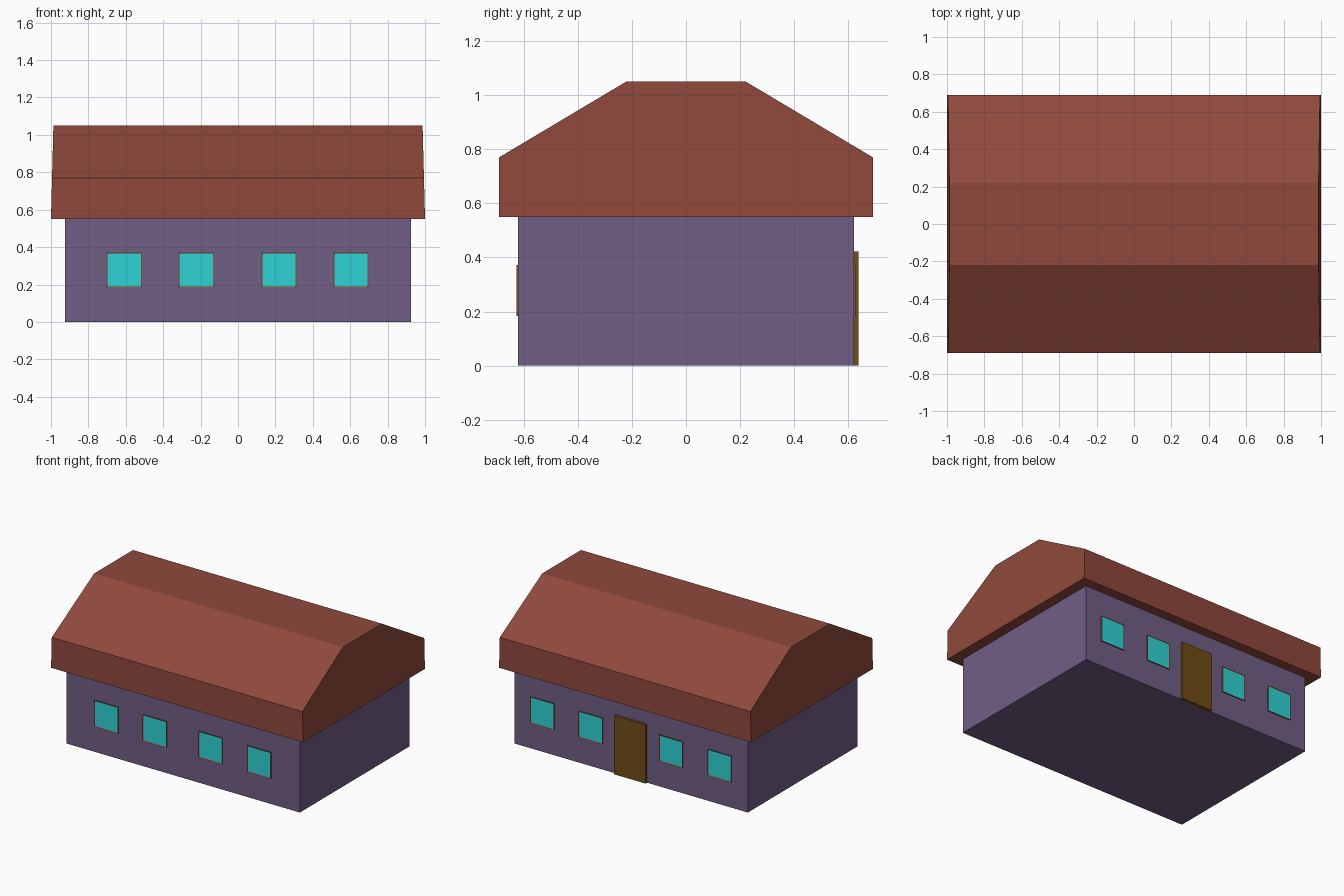
import bpy, bmesh
from mathutils import Matrix

if "Cube" in bpy.data.objects:
    bpy.data.objects.remove(bpy.data.objects["Cube"])


def material(name, rgb):
    # colours given as display values, stored linear
    m = bpy.data.materials.new(name)
    m.diffuse_color = (*[(c / 255) ** 2.2 for c in rgb], 1)
    m.use_nodes = True
    m.node_tree.nodes["Principled BSDF"].inputs["Base Color"].default_value = m.diffuse_color
    return m


WALL = material("wall_purple", (112, 95, 133))
ROOF = material("roof_red", (142, 74, 63))
FRAME = material("frame_brown", (142, 82, 52))
GLASS = material("glass_cyan", (50, 210, 210))
DOOR = material("door_brown", (112, 78, 28))


def finish(name, bm, *mats):
    bmesh.ops.recalc_face_normals(bm, faces=bm.faces)
    mesh = bpy.data.meshes.new(name)
    bm.to_mesh(mesh)
    bm.free()
    for m in mats:
        mesh.materials.append(m)
    ob = bpy.data.objects.new(name, mesh)
    bpy.context.collection.objects.link(ob)
    return ob


def box_mesh(lo, hi):
    bm = bmesh.new()
    size = [b - a for a, b in zip(lo, hi)]
    mid = [(a + b) / 2 for a, b in zip(lo, hi)]
    bmesh.ops.create_cube(bm, size=1, matrix=Matrix.Translation(mid) @ Matrix.Diagonal((*size, 1)))
    return bm


# house body
finish("walls", box_mesh((-0.925, -0.62, 0), (0.925, 0.62, 0.55)), WALL)

# roof: gable profile extruded along x, ends leaning slightly inwards
profile = [(-0.69, 0.55), (0.69, 0.55), (0.69, 0.77), (0.22, 1.05), (-0.22, 1.05), (-0.69, 0.77)]
bm = bmesh.new()
ends = [[bm.verts.new((s * (1.0 - 0.026 * (z - 0.55)), y, z)) for y, z in profile] for s in (-1, 1)]
for end in ends:
    bm.faces.new(end)
for i in range(6):
    j = (i + 1) % 6
    bm.faces.new((ends[0][i], ends[0][j], ends[1][j], ends[1][i]))
finish("roof", bm, ROOF)


# windows: thin frame around an inset pane
def window(name, x, side):
    y0, y1 = sorted((side * 0.61, side * 0.627))
    bm = box_mesh((x - 0.094, y0, 0.184), (x + 0.094, y1, 0.372))
    bmesh.ops.recalc_face_normals(bm, faces=bm.faces)
    bm.normal_update()
    face = next(f for f in bm.faces if f.normal.y * side > 0.9)
    bmesh.ops.inset_region(bm, faces=[face], thickness=0.007, depth=-0.003)
    face.material_index = 1
    finish(name, bm, FRAME, GLASS)


for i, x in enumerate((-0.608, -0.224, 0.219, 0.604)):
    window(f"front_window_{i + 1}", x, -1)
for i, x in enumerate((-0.703, -0.318, 0.318, 0.703)):
    window(f"back_window_{i + 1}", x, 1)

# back door
finish("back_door", box_mesh((-0.124, 0.61, 0), (0.124, 0.637, 0.422)), DOOR)
